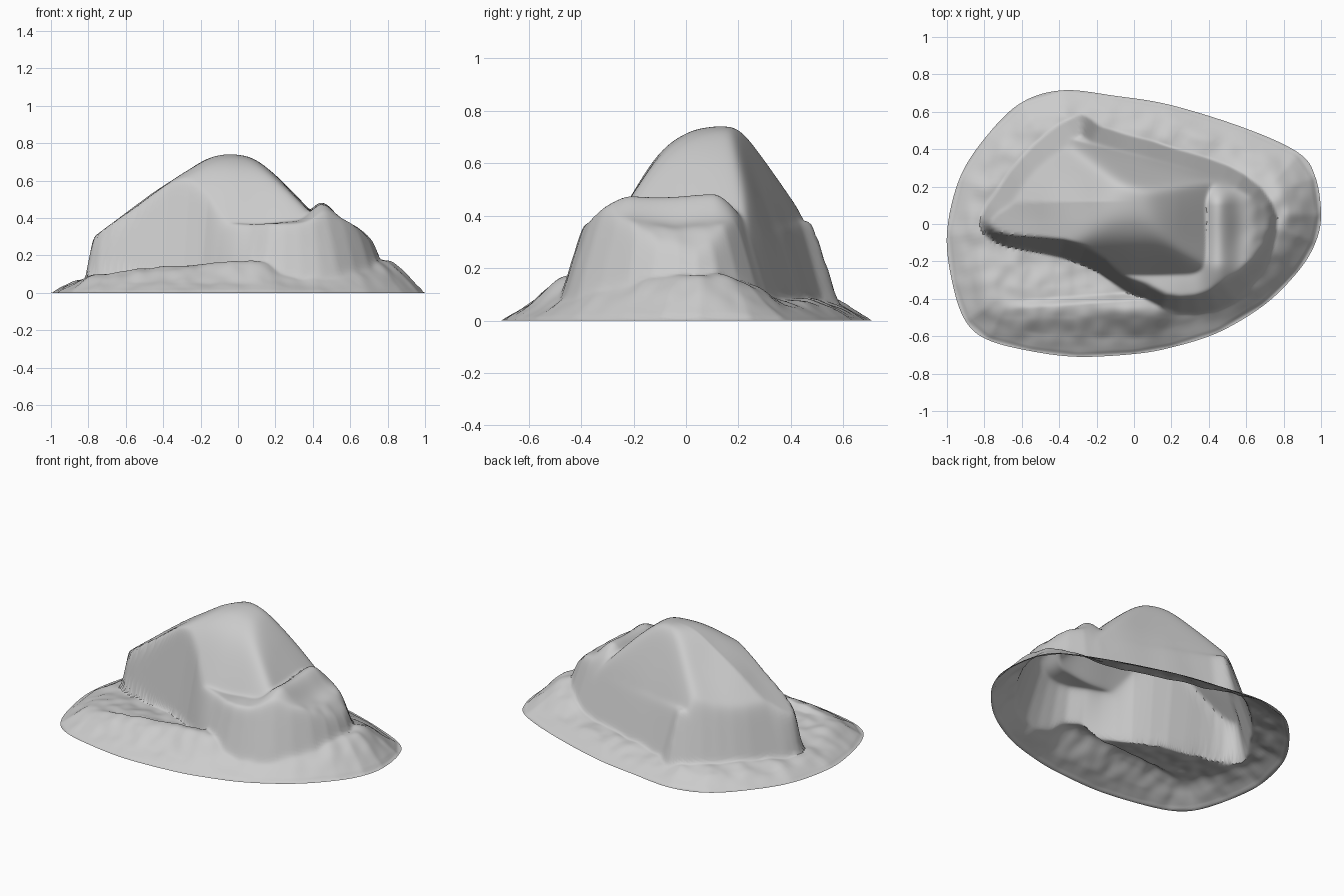
import bpy, bmesh, math
from mathutils import Vector, noise

if "Cube" in bpy.data.objects:
    bpy.data.objects.remove(bpy.data.objects["Cube"])

# Rim of the ground skirt and footprint of the rock, both seen from above
RIM = [(1, .05), (.97, .25), (.88, .38), (.6, .51), (.2, .635), (-.1, .685), (-.38, .715),
       (-.6, .65), (-.78, .48), (-.93, .25), (-1, -.05), (-.97, -.32), (-.9, -.52), (-.78, -.62),
       (-.55, -.68), (-.3, -.71), (0, -.695), (.2, -.66), (.45, -.58), (.7, -.43), (.88, -.25), (.97, -.1)]
ROCK = [(-.83, .02), (-.73, .2), (-.61, .36), (-.46, .495), (-.28, .59), (-.18, .53), (.1, .45),
        (.4, .36), (.6, .29), (.77, .14), (.8, -.04), (.72, -.24), (.54, -.42), (.34, -.49), (.14, -.48),
        (-.05, -.365), (-.2, -.26), (-.4, -.18), (-.6, -.14), (-.76, -.09)]


def spline(pts, n):
    """Closed Catmull-Rom curve through the points."""
    out = []
    for i in range(len(pts)):
        a, b, c, d = (Vector(pts[(i + k) % len(pts)]) for k in (-1, 0, 1, 2))
        for j in range(n):
            t = j / n
            out.append(.5 * (2 * b + (c - a) * t + (2 * a - 5 * b + 4 * c - d) * t * t
                             + (3 * b - a - 3 * c + d) * t ** 3))
    return out


def depth(x, y, poly):
    """Distance to the outline, positive inside."""
    best, inside = 9.0, False
    for i, (ax, ay) in enumerate(poly):
        bx, by = poly[i - 1]
        ex, ey = bx - ax, by - ay
        t = max(0, min(1, ((x - ax) * ex + (y - ay) * ey) / (ex * ex + ey * ey)))
        best = min(best, (x - ax - t * ex) ** 2 + (y - ay - t * ey) ** 2)
        if (ay > y) != (by > y) and x < ax + (y - ay) / ey * ex:
            inside = not inside
    return math.sqrt(best) * (1 if inside else -1)


def smin(k, *v):
    m = min(v)
    return m - k * math.log(sum(math.exp(-(a - m) / k) for a in v))


def smax(k, *v):
    return -smin(k, *[-a for a in v])


def step(a, b, x):
    t = max(0, min(1, (x - a) / (b - a)))
    return t * t * (3 - 2 * t)


def height(x, y):
    n1 = noise.noise(Vector((x * 4, y * 4, 1.7)))
    n2 = noise.noise(Vector((x * 12, y * 12, 5.1)))
    d = max(0, depth(x, y, RIM))
    steep = 3.1 + 2.5 * step(.1, -.15, x) * step(.12, -.03, y)
    wall = .05 + steep * depth(x, y, ROCK) + .03 * n1

    # main boulder: long left slope, crown, right, front and back faces
    s = .254 * x + .967 * y
    top = smin(.035, .715 + .72 * (x + .2) - .55 * max(0, y - .12), .757,
               .765 - 1.0 * (x - .06),
               .725 + .7 * y, .66 + 1.7 * (y + .1),
               .42 - 2.3 * (s - .335)) + .012 * n1

    # surrounding ledge with a hump on the right, falling away to the right
    span = step(-.45, -.2, y) * step(.28, .1, y)
    hump = .11 * math.exp(-((x - .45) / .09) ** 2) * span
    ledge = smin(.015, .37 + hump + .02 * n1, .37 + (x + .35),
                 .495 - .95 * (x - .49) + .015 * n2)
    if x > .3:
        ledge = smin(.02, ledge, .37 + hump + 1.6 * (.2 - y) * step(.3, .5, x) + .1 * step(.5, .3, x))

    # ground skirt: steep to the right, low elsewhere
    right = step(.3, .62, x) * step(-.6, -.3, y) * step(.42, .1, y)
    cap = .085 + .09 * right + .015 * step(-.2, -.5, y) + .06 * step(.0, .3, x) * step(-.3, -.45, y)
    skirt = smin(.02, (.62 + .33 * right) * d, cap)
    # front bank with a step down behind its crest
    crest = -.41 + .07 * x
    side = step(-.72, -.5, x) * step(.3, .05, x)
    skirt += side * (.03 + .035 * step(-.6, 0, x)) * step(-.62, -.44, y) * step(crest + .05, crest, y)
    skirt += .016 * (n1 + .7 * n2) * min(1, d / .1)
    rock = smin(.02, smax(.008, top, ledge), wall)
    return max(0, smax(.008, skirt, rock)) * min(1, d / .02)


# Concentric grid of the whole rock, draped over the height function
rim = spline(RIM, 11)
ROCK = [tuple(p) for p in spline(ROCK, 2)]
centre = Vector((-.05, .02))
RINGS = 100
bm = bmesh.new()
mid = bm.verts.new((*centre, height(*centre)))
prev = None
for r in range(1, RINGS + 1):
    ring = []
    for p in rim:
        q = centre.lerp(p, r / RINGS)
        z = 0 if r == RINGS else height(q.x, q.y)
        ring.append(bm.verts.new((q.x, q.y, z)))
    for i in range(len(ring)):
        j = (i + 1) % len(ring)
        if prev:
            bm.faces.new((prev[i], ring[i], ring[j], prev[j]))
        else:
            bm.faces.new((mid, ring[i], ring[j]))
    prev = ring
bmesh.ops.recalc_face_normals(bm, faces=bm.faces)
if sum(f.normal.z for f in bm.faces) < 0:
    bmesh.ops.reverse_faces(bm, faces=bm.faces)
me = bpy.data.meshes.new("rock_outcrop")
bm.to_mesh(me)
bm.free()
rock = bpy.data.objects.new("rock_outcrop", me)
bpy.context.collection.objects.link(rock)
bpy.context.view_layer.objects.active = rock
rock.select_set(True)
bpy.ops.object.shade_smooth_by_angle(angle=math.radians(50))
